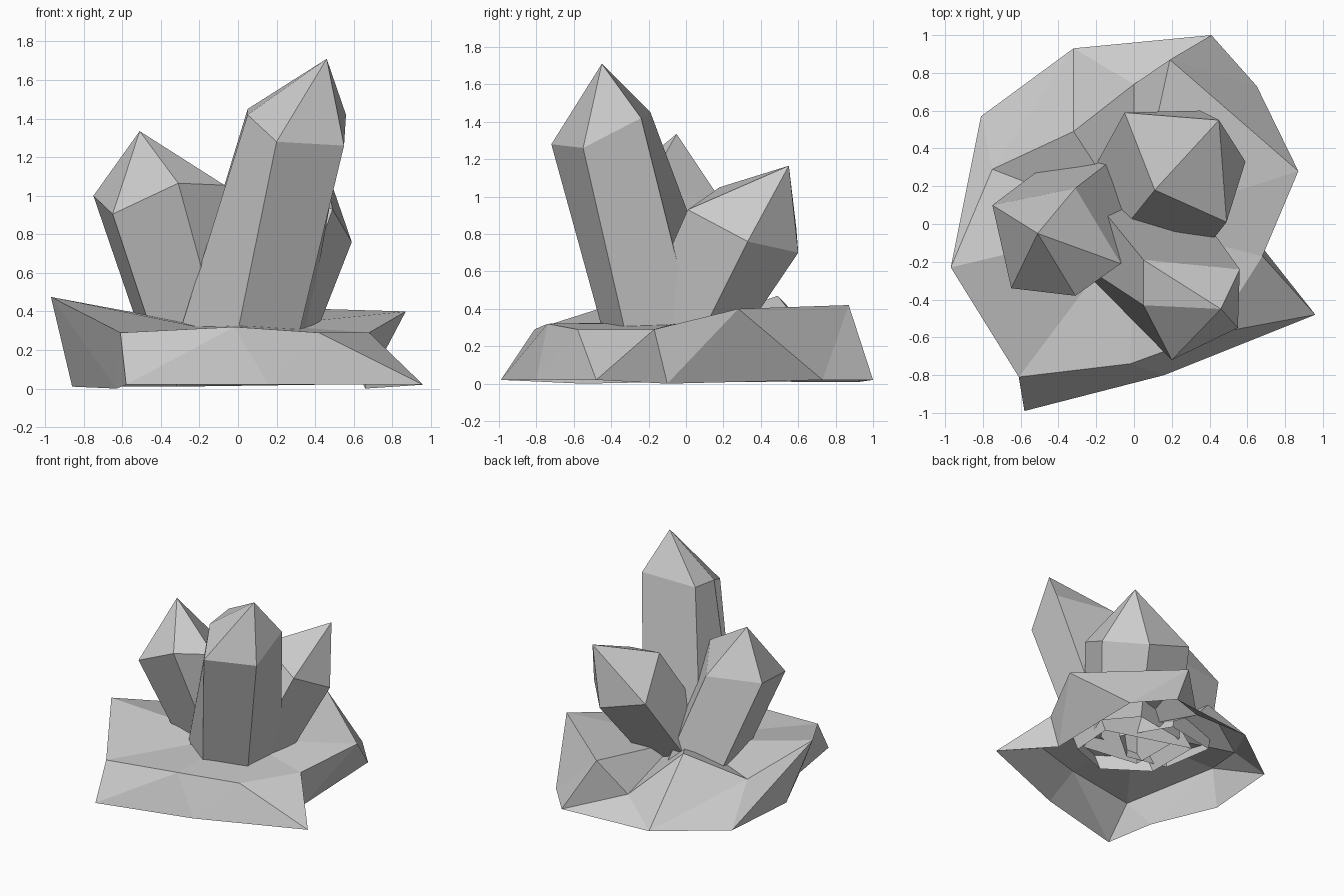
import bpy
from mathutils import Vector


def make_object(name, verts, faces):
    mesh = bpy.data.meshes.new(name)
    mesh.from_pydata([tuple(v) for v in verts], [], faces)
    mesh.validate()
    ob = bpy.data.objects.new(name, mesh)
    bpy.context.collection.objects.link(ob)
    return ob


def crystal(name, tip, shoulder, feet, foot_z=0.3, sink=0.1):
    """Leaning prism with a pointed cap, open where it sinks into the rock."""
    top = [Vector(p) for p in shoulder]
    low = [Vector((x, y, foot_z)) for x, y in feet]
    low = [f + (f - s) * sink for f, s in zip(low, top)]
    n = len(top)
    faces = []
    for i in range(n):
        j = (i + 1) % n
        faces += [(i, j, n + j, n + i), (n + i, n + j, 2 * n)]
    return make_object(name, low + top + [Vector(tip)], faces)


# Three crystals, rings run counter-clockwise seen from above
crystal("tall_crystal", (0.46, -0.45, 1.71),
        [(0.05, -0.19, 1.45), (0.05, -0.43, 1.42), (0.20, -0.72, 1.28),
         (0.55, -0.55, 1.26), (0.56, -0.24, 1.42)],
        [(-0.30, 0.24), (-0.30, -0.20), (0.0, -0.45), (0.32, -0.33), (0.36, 0.04)])
crystal("left_crystal", (-0.51, -0.05, 1.335),
        [(-0.75, 0.10, 1.0), (-0.65, -0.34, 0.905), (-0.31, -0.38, 1.065),
         (-0.07, -0.21, 1.055), (-0.31, 0.19, 0.975)],
        [(-0.51, 0.28), (-0.45, -0.15), (-0.10, -0.20), (0.14, 0.0), (-0.09, 0.36)])
crystal("back_crystal", (0.45, 0.55, 1.165),
        [(0.49, 0.01, 0.93), (0.59, 0.33, 0.76), (0.35, 0.60, 0.70),
         (-0.05, 0.59, 0.83), (0.11, 0.18, 1.05)],
        [(0.27, -0.27), (0.41, 0.10), (0.20, 0.33), (-0.22, 0.28), (-0.18, -0.18)])

# Hollow rock base: ground ring, upper ring and inner ring around the crystals
ground = [(-0.58, -0.99, 0.02), (0.16, -0.80, 0.02), (0.96, -0.48, 0.02),
          (0.66, -0.10, 0.0), (0.65, 0.73, 0.02), (0.41, 1.0, 0.02),
          (-0.32, 0.93, 0.01), (-0.81, 0.57, 0.01), (-0.86, -0.05, 0.01),
          (-0.63, -0.55, 0.0)]
upper = [(-0.61, -0.81, 0.29), (-0.02, -0.74, 0.32), (0.42, -0.58, 0.29),
         (0.68, -0.17, 0.29), (0.87, 0.28, 0.40), (0.19, 0.87, 0.42),
         (0.0, 0.74, 0.15), (-0.32, 0.49, 0.47), (-0.75, 0.29, 0.30),
         (-0.97, -0.23, 0.475)]
inner = [(x * 0.36, y * 0.36, 0.33 + (z - 0.33) * 0.2) for x, y, z in upper]
N = 10
# Matching corners of both rings; one corner on each ring is shared by two pairs
pairs = [(0, 0), (1, 1), (2, 2), (3, 3), (4, 4), (5, 5),
         (6, 6), (6, 7), (7, 8), (8, 9), (9, 9)]
faces = []
for k, (b, t) in enumerate(pairs):
    b2, t2 = pairs[(k + 1) % len(pairs)]
    if b != b2:
        faces.append((b, b2, N + t2))
    if t != t2:
        faces.append((b, N + t2, N + t))
for i in range(N):
    j = (i + 1) % N
    faces.append((N + i, N + j, 2 * N + j, 2 * N + i))
make_object("rock_base", ground + upper + inner, faces)
